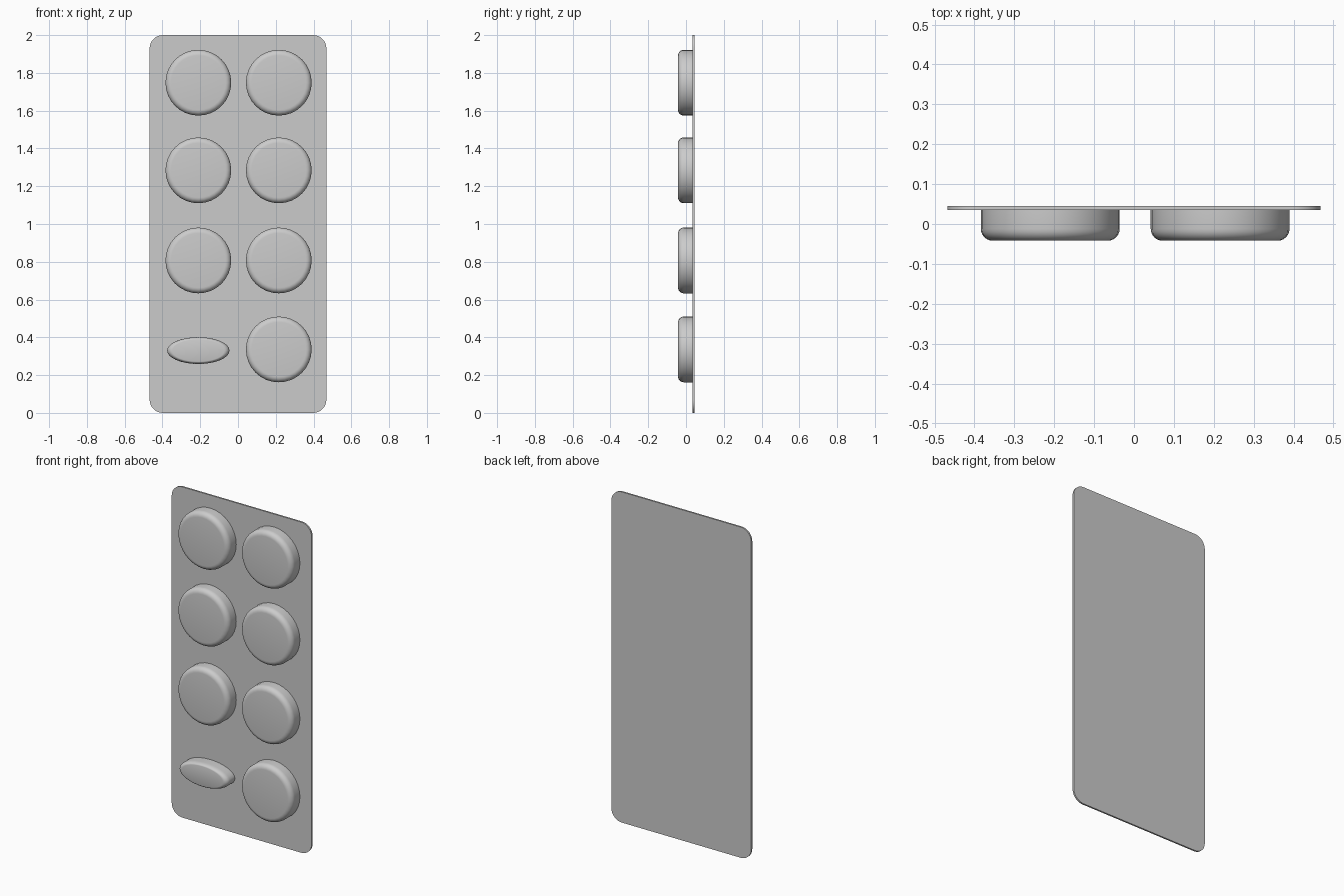
import bpy
import bmesh
from math import sin, cos, pi, radians

cube = bpy.data.objects.get("Cube")
if cube:
    bpy.data.objects.remove(cube)

# One grey foil colour
foil = bpy.data.materials.new("foil grey")
foil.use_nodes = True
GREY = (0.6, 0.6, 0.6, 1)
foil.diffuse_color = GREY
foil.node_tree.nodes["Principled BSDF"].inputs["Base Color"].default_value = GREY

BACK, FRONT, TIP = 0.045, 0.035, -0.042
HALF_WIDTH, HEIGHT, CORNER = 0.468, 2.0, 0.07


def finish(name, bm):
    bmesh.ops.recalc_face_normals(bm, faces=bm.faces)
    mesh = bpy.data.meshes.new(name)
    bm.to_mesh(mesh)
    bm.free()
    mesh.materials.append(foil)
    obj = bpy.data.objects.new(name, mesh)
    bpy.context.collection.objects.link(obj)
    bpy.ops.object.select_all(action="DESELECT")
    obj.select_set(True)
    bpy.context.view_layer.objects.active = obj
    bpy.ops.object.shade_smooth_by_angle(angle=radians(30))
    return obj


def backing_sheet():
    # Rounded rectangle outline, extruded to a thin card
    bm = bmesh.new()
    outline = []
    steps = 8
    for quarter, (sx, sz) in enumerate([(1, 1), (-1, 1), (-1, -1), (1, -1)]):
        cx = sx * (HALF_WIDTH - CORNER)
        cz = HEIGHT / 2 + sz * (HEIGHT / 2 - CORNER)
        for i in range(steps + 1):
            a = (quarter + i / steps) * pi / 2
            outline.append(bm.verts.new((cx + CORNER * cos(a), BACK, cz + CORNER * sin(a))))
    face = bm.faces.new(outline)
    new = bmesh.ops.extrude_face_region(bm, geom=[face])["geom"]
    moved = [v for v in new if isinstance(v, bmesh.types.BMVert)]
    bmesh.ops.translate(bm, verts=moved, vec=(0, FRONT - BACK, 0))
    # Keep a closed back
    if not face.is_valid:
        bm.faces.new(outline)
    return finish("backing_sheet", bm)


def pocket(name, x, z, rx, rz, segments=32):
    # Straight wall, then a rounded rim into a flat front
    rim, steps = 0.03, 6
    profile = [(1.0, FRONT)]
    for i in range(steps + 1):
        a = i / steps * pi / 2
        profile.append((1 - (1 - cos(a)) * rim / 0.175, TIP + rim * (1 - sin(a))))
    bm = bmesh.new()
    rings = []
    for scale, y in profile:
        rings.append([bm.verts.new((x + rx * scale * cos(t), y, z + rz * scale * sin(t)))
                      for t in (2 * pi * k / segments for k in range(segments))])
    for low, high in zip(rings, rings[1:]):
        for k in range(segments):
            n = (k + 1) % segments
            bm.faces.new((low[k], low[n], high[n], high[k]))
    bm.faces.new(rings[-1])
    return finish(name, bm)


backing_sheet()

# Two columns of four pockets; the lowest on the right side is squashed
for row, z in enumerate([1.748, 1.284, 0.807, 0.336]):
    for side, x in (("right", -0.21), ("left", 0.216)):
        if row == 3 and side == "right":
            pocket("squashed_pocket_right", x, 0.33, 0.165, 0.071)
        else:
            pocket(f"pocket_{side}_{row + 1}", x, z, 0.174, 0.174)
